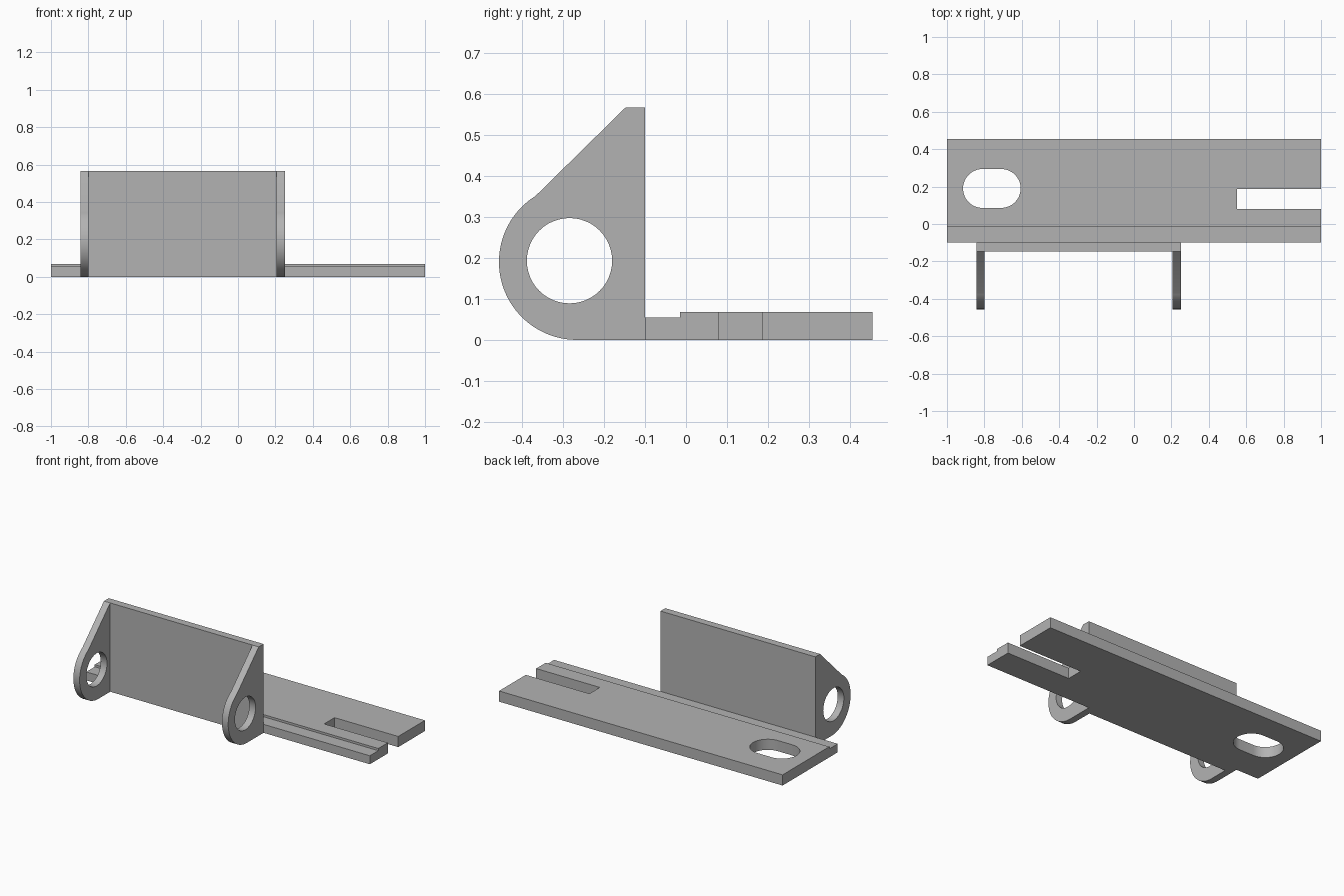
import bpy
import bmesh
from math import cos, sin, radians
from mathutils import Vector

cube = bpy.data.objects.get("Cube")
if cube:
    bpy.data.objects.remove(cube, do_unlink=True)

# One plain grey metal
steel = bpy.data.materials.new("grey_steel")
steel.use_nodes = True
GREY = (0.45, 0.45, 0.45, 1)
steel.diffuse_color = GREY
steel.node_tree.nodes["Principled BSDF"].inputs["Base Color"].default_value = GREY


def arc(u, v, radius, start, end, steps):
    """Points along an arc, angles in degrees."""
    angles = [radians(start + (end - start) * i / steps) for i in range(steps + 1)]
    return [(u + radius * cos(a), v + radius * sin(a)) for a in angles]


def prism(name, outline, low, high, axis):
    """Extrude a flat outline along x (outline in y, z) or z (outline in x, y)."""
    def place(u, v, w):
        return (w, u, v) if axis == "x" else (u, v, w)
    bm = bmesh.new()
    face = bm.faces.new([bm.verts.new(place(u, v, low)) for u, v in outline])
    grown = bmesh.ops.extrude_face_region(bm, geom=[face])["geom"]
    verts = [g for g in grown if isinstance(g, bmesh.types.BMVert)]
    bmesh.ops.translate(bm, verts=verts, vec=Vector(place(0, 0, high - low)))
    bmesh.ops.recalc_face_normals(bm, faces=bm.faces)
    mesh = bpy.data.meshes.new(name)
    bm.to_mesh(mesh)
    bm.free()
    mesh.materials.append(steel)
    obj = bpy.data.objects.new(name, mesh)
    bpy.context.collection.objects.link(obj)
    return obj


def cut(obj, cutter):
    """Subtract the cutter for good, then drop it."""
    cutter.hide_render = True
    mod = obj.modifiers.new("cut", "BOOLEAN")
    mod.operation = "DIFFERENCE"
    mod.solver = "EXACT"
    mod.object = cutter
    select(obj)
    bpy.ops.object.modifier_apply(modifier=mod.name)
    bpy.data.objects.remove(cutter, do_unlink=True)


def select(obj):
    bpy.ops.object.select_all(action="DESELECT")
    obj.select_set(True)
    bpy.context.view_layer.objects.active = obj


def smooth(obj):
    select(obj)
    bpy.ops.object.shade_smooth_by_angle(angle=radians(30))


# Base plate with a lower ledge along its front edge
base = prism("base_plate", [(-0.1, 0), (0.455, 0), (0.455, 0.068), (-0.015, 0.068),
                            (-0.015, 0.054), (-0.1, 0.054)], -1, 1, "x")
# Open notch at one end, rounded slot at the other
cut(base, prism("notch_cutter", [(0.551, 0.081), (1.1, 0.081), (1.1, 0.186), (0.551, 0.186)],
                -0.1, 0.2, "z"))
slot = arc(-0.71, 0.19, 0.104, -90, 90, 24) + arc(-0.81, 0.19, 0.104, 90, 270, 24)
cut(base, prism("slot_cutter", slot, -0.1, 0.2, "z"))
smooth(base)

# Upright wall in front of the plate
prism("upright_wall", [(-0.148, 0), (-0.1, 0), (-0.1, 0.566), (-0.148, 0.566)],
      -0.842, 0.25, "x")

# Two rounded ears with round holes
ear_outline = ([(-0.148, 0), (-0.148, 0.566)]
               + arc(-0.266, 0.19, 0.19, 122, 270, 40))
for name, low, high in (("right_ear", -0.842, -0.798), ("left_ear", 0.206, 0.25)):
    ear = prism(name, ear_outline, low, high, "x")
    hole = arc(-0.284, 0.193, 0.104, 0, 352.5, 47)
    cut(ear, prism("hole_cutter", hole, low - 0.1, high + 0.1, "x"))
    smooth(ear)
